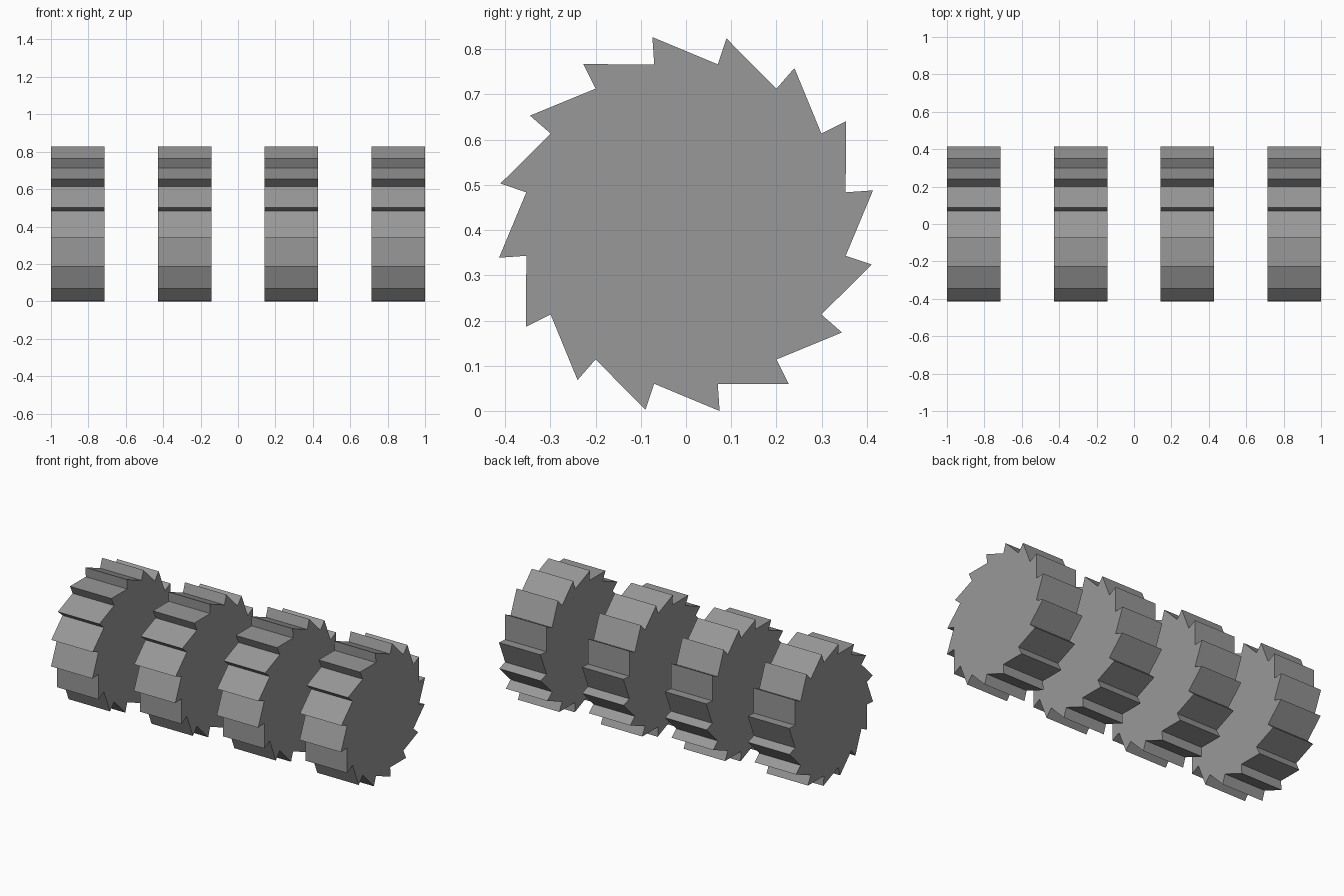
import bpy, bmesh
from math import sin, cos, radians

if "Cube" in bpy.data.objects:
    bpy.data.objects.remove(bpy.data.objects["Cube"])

TEETH, ROOT_R, TIP_R = 16, 0.36, 0.42
WIDTH = 2 / 7
STEP = 360 / TEETH
CENTRE_Z = TIP_R * sin(radians(100.2))

# Dark grey metal
dark_grey = bpy.data.materials.new("dark_grey")
dark_grey.diffuse_color = (0.314, 0.314, 0.314, 1)
dark_grey.use_nodes = True
dark_grey.node_tree.nodes["Principled BSDF"].inputs["Base Color"].default_value = dark_grey.diffuse_color


def toothed_profile():
    # Each tooth: steep face from root to tip, then a long ramp to the next root
    pts = []
    for i in range(TEETH):
        for r, a in ((TIP_R, 10.2), (ROOT_R, 11.25)):
            ang = radians(a + i * STEP)
            pts.append((r * cos(ang), r * sin(ang)))
    return pts


def ratchet_wheel(name, x):
    bm = bmesh.new()
    cap = bm.faces.new([bm.verts.new((-WIDTH / 2, y, z)) for y, z in toothed_profile()])
    # Keep the first cap and extrude the wheel along its axle direction
    ext = bmesh.ops.extrude_face_region(bm, geom=[cap], use_keep_orig=True)
    moved = [v for v in ext["geom"] if isinstance(v, bmesh.types.BMVert)]
    bmesh.ops.translate(bm, verts=moved, vec=(WIDTH, 0, 0))
    bmesh.ops.recalc_face_normals(bm, faces=bm.faces)
    mesh = bpy.data.meshes.new(name)
    bm.to_mesh(mesh)
    bm.free()
    mesh.materials.append(dark_grey)
    obj = bpy.data.objects.new(name, mesh)
    obj.location = (x, 0, CENTRE_Z)
    bpy.context.collection.objects.link(obj)


# Four identical wheels with gaps as wide as the wheels
for i in range(4):
    ratchet_wheel(f"ratchet_wheel_{i + 1}", -1 + WIDTH / 2 + i * 2 * WIDTH)
